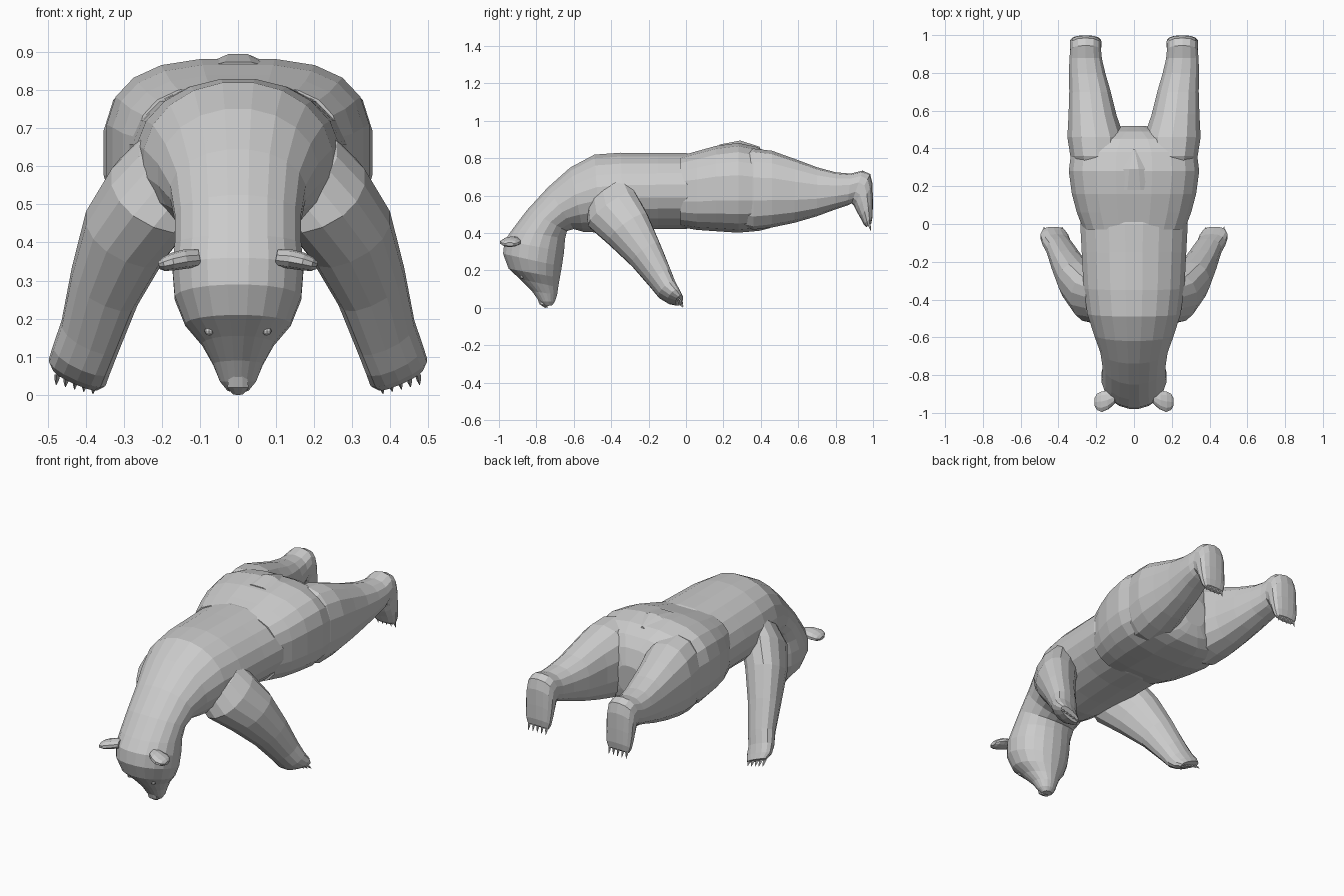
import bpy, bmesh
from math import cos, sin, pi, copysign
from mathutils import Vector


def loft(name, rings, n=14, power=2.2):
    """Skin a closed tube over rings of (centre, half axis U, half axis V)."""
    bm = bmesh.new()
    loops = []
    for c, u, v in rings:
        loop = []
        for i in range(n):
            a = 2 * pi * (i + 0.5) / n
            cu = copysign(abs(cos(a)) ** (2 / power), cos(a))
            sv = copysign(abs(sin(a)) ** (2 / power), sin(a))
            loop.append(bm.verts.new(Vector(c) + Vector(u) * cu + Vector(v) * sv))
        loops.append(loop)
    for a, b in zip(loops, loops[1:]):
        for i in range(n):
            j = (i + 1) % n
            bm.faces.new((a[i], a[j], b[j], b[i]))
    bm.faces.new(loops[0])
    bm.faces.new(loops[-1])
    bmesh.ops.recalc_face_normals(bm, faces=bm.faces)
    mesh = bpy.data.meshes.new(name)
    bm.to_mesh(mesh)
    bm.free()
    ob = bpy.data.objects.new(name, mesh)
    bpy.context.collection.objects.link(ob)
    return ob


def side_ring(x, yt, zt, yb, zb, w):
    """Ring from its upper and lower points in the side view plus half width."""
    return ((x, (yt + yb) / 2, (zt + zb) / 2), (w, 0, 0),
            (0, (yt - yb) / 2, (zt - zb) / 2))


def claws(name, start, across, point, count=5, r=0.009):
    """Row of small pointed claws."""
    for k in range(count):
        t = 2 * k / (count - 1) - 1
        base = Vector(start) + Vector(across) * t
        tip = base + Vector(point)
        mid = base.lerp(tip, 0.55)
        loft(name, [(base, (r, 0, 0), (0, r, 0)),
                    (mid, (r * .7, 0, 0), (0, r * .7, 0)),
                    (tip, (.001, 0, 0), (0, .001, 0))], n=5, power=2)


# Hips: broad and squarish, closing into the crotch between the legs
hips = [(.52, .68, .51, .52, .07), (.49, .77, .49, .46, .15),
        (.45, .825, .45, .425, .26), (.38, .862, .39, .41, .335),
        (.28, .884, .28, .40, .348), (.16, .868, .16, .408, .332),
        (.06, .84, .06, .415, .305), (-.03, .815, -.03, .43, .27)]
loft("hips", [side_ring(0, *r) for r in hips], 20, 2.9)

# Chest, bent neck and downward-facing head in one skin
trunk = [(.08, .81, .08, .43, .27), (0, .83, 0, .42, .288),
         (-.15, .83, -.15, .42, .28), (-.35, .832, -.33, .41, .27),
         (-.49, .822, -.46, .40, .25), (-.62, .752, -.55, .405, .213),
         (-.74, .645, -.60, .42, .18), (-.85, .525, -.635, .41, .168),
         (-.93, .42, -.645, .37, .168), (-.972, .36, -.65, .30, .174),
         (-.98, .29, -.662, .22, .168), (-.95, .21, -.673, .16, .14),
         (-.89, .155, -.682, .11, .095), (-.825, .09, -.688, .07, .066),
         (-.785, .035, -.70, .035, .048), (-.755, .008, -.715, .014, .028)]
loft("torso_and_head", [side_ring(0, *r) for r in trunk], 20, 2.05)

# Nose pad
loft("nose", [side_ring(0, -.795, .05, -.765, .04, .026),
              side_ring(0, -.785, .02, -.75, .015, .03),
              side_ring(0, -.755, .0, -.735, .004, .014)], 8)

# Flat wedge tail lying on the rump
loft("tail", [side_ring(0, .18, .875, .18, .83, .09),
              side_ring(0, .29, .897, .29, .84, .065),
              side_ring(0, .395, .862, .395, .835, .01)], 8, 2)

leg = [(.19, .24, .80, .24, .45, .10), (.198, .36, .852, .36, .418, .142),
       (.203, .46, .84, .46, .43, .153), (.22, .58, .797, .58, .455, .129),
       (.233, .70, .752, .70, .49, .112), (.248, .80, .725, .80, .527, .098),
       (.256, .88, .718, .865, .548, .088), (.256, .945, .734, .885, .558, .083),
       (.256, .985, .715, .898, .545, .084), (.256, .998, .66, .91, .52, .085),
       (.256, .999, .57, .93, .485, .083), (.256, .998, .49, .95, .447, .076),
       (.256, .99, .45, .965, .432, .064)]
arm = [(.09, -.39, .65, .09, .10), (.155, -.415, .60, .12, .14),
       (.222, -.395, .525, .125, .155), (.295, -.31, .42, .118, .13),
       (.35, -.215, .285, .098, .095), (.388, -.135, .155, .085, .069),
       (.41, -.10, .095, .084, .057), (.422, -.065, .06, .084, .042),
       (.426, -.035, .04, .066, .024)]

for s, side in ((1, "left"), (-1, "right")):
    # Hind leg stretched back with the foot hanging down
    loft("hind_leg_" + side, [side_ring(s * r[0], *r[1:]) for r in leg], 14, 2.4)
    claws("hind_claw_" + side, (s * .256, .975, .46), (.055, 0, 0), (0, .014, -.05))

    # Front leg reaching down and out
    loft("front_leg_" + side,
         [((s * x, y, z), (s * .9 * a, 0, .38 * a), (0, .83 * b, .55 * b))
          for x, y, z, a, b in arm], 14, 2.2)
    claws("front_claw_" + side, (s * .425, -.045, .042), (s * .048, 0, .012),
          (s * .004, .03, -.028))

    # Rounded ear, thick at the root and thinning outwards
    loft("ear_" + side,
         [((s * x, y, z), (0, h, 0), (s * .2 * t, 0, t))
          for x, y, z, h, t in ((.10, -.915, .36, .035, .022),
                                (.135, -.932, .357, .05, .025),
                                (.17, -.94, .35, .057, .023),
                                (.195, -.942, .343, .045, .018),
                                (.208, -.942, .34, .022, .01))], 10, 2)

    # Small eye sunk beside the muzzle
    bpy.ops.mesh.primitive_uv_sphere_add(segments=8, ring_count=6, radius=.012,
                                         location=(s * .076, -.877, .168))
    bpy.context.object.name = "eye_" + side
